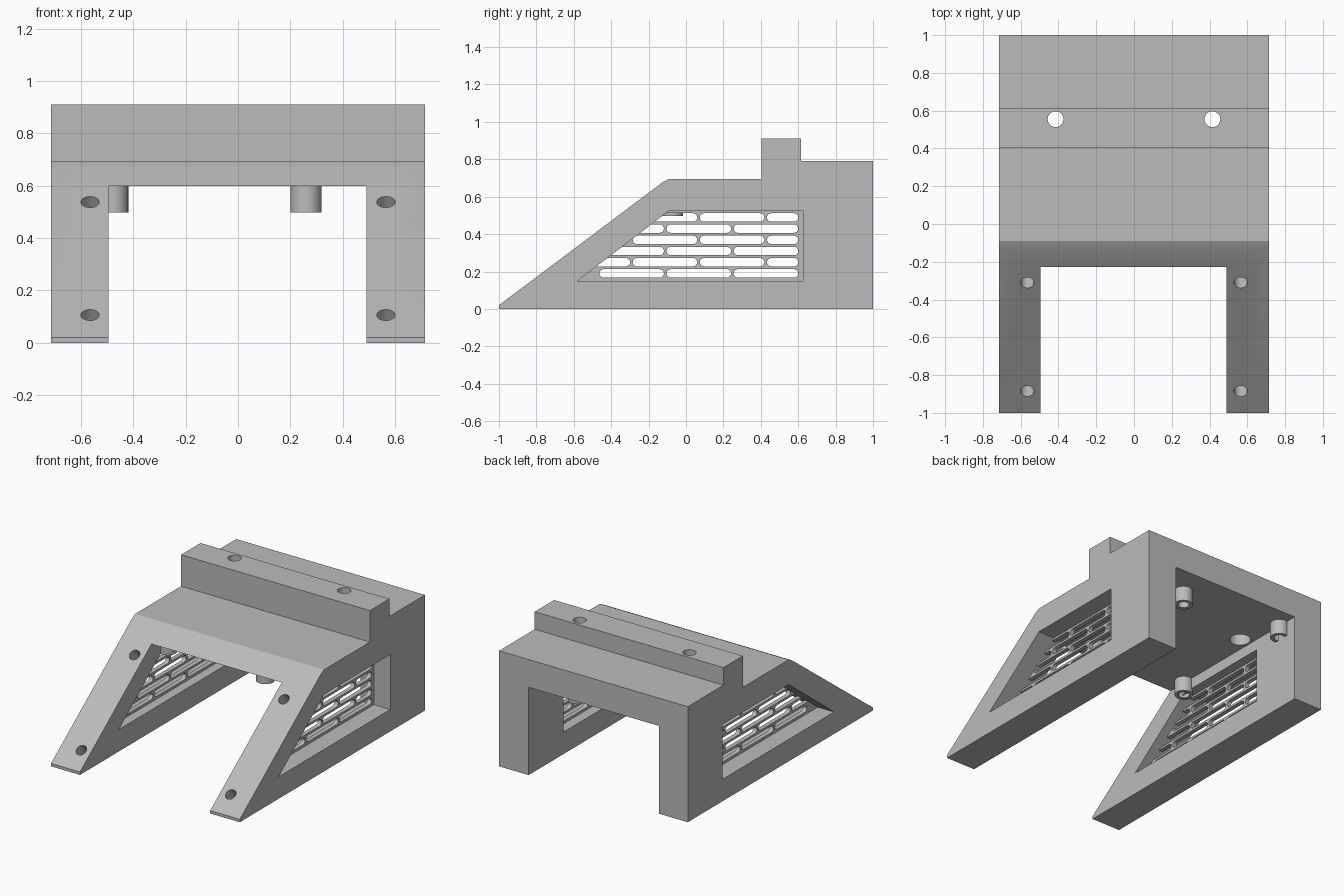
import bpy, bmesh, math
from mathutils import Vector, Matrix

if "Cube" in bpy.data.objects:
    bpy.data.objects.remove(bpy.data.objects["Cube"])

grey = bpy.data.materials.new("plain_grey")
grey.diffuse_color = (0.5, 0.5, 0.5, 1)
grey.use_nodes = True
grey.node_tree.nodes["Principled BSDF"].inputs["Base Color"].default_value = grey.diffuse_color


def make_object(name, bm):
    bmesh.ops.recalc_face_normals(bm, faces=bm.faces[:])
    me = bpy.data.meshes.new(name)
    bm.to_mesh(me)
    bm.free()
    me.materials.append(grey)
    ob = bpy.data.objects.new(name, me)
    bpy.context.collection.objects.link(ob)
    return ob


def add_prism(bm, pts, x0, x1):
    """Extrude a (y, z) outline along x."""
    a = [bm.verts.new((x0, y, z)) for y, z in pts]
    b = [bm.verts.new((x1, y, z)) for y, z in pts]
    bm.faces.new(a)
    bm.faces.new(b[::-1])
    n = len(pts)
    for i in range(n):
        j = (i + 1) % n
        bm.faces.new((a[i], b[i], b[j], a[j]))


def add_rod(bm, start, end, r, sides=32):
    start, end = Vector(start), Vector(end)
    d = end - start
    m = Matrix.Translation((start + end) / 2) @ d.to_track_quat('Z', 'Y').to_matrix().to_4x4()
    bmesh.ops.create_cone(bm, cap_ends=True, segments=sides, radius1=r, radius2=r,
                          depth=d.length, matrix=m)


def cut(ob, bm):
    """Subtract a bmesh from an object and remove the cutter."""
    cutter = make_object("cutter", bm)
    cutter.hide_render = True
    mod = ob.modifiers.new("cut", 'BOOLEAN')
    mod.operation, mod.solver, mod.object = 'DIFFERENCE', 'EXACT', cutter
    deps = bpy.context.evaluated_depsgraph_get()
    me = bpy.data.meshes.new_from_object(ob.evaluated_get(deps))
    ob.modifiers.clear()
    ob.data = me
    bpy.data.objects.remove(cutter)


def smooth(ob):
    bpy.ops.object.select_all(action='DESELECT')
    ob.select_set(True)
    bpy.context.view_layer.objects.active = ob
    bpy.ops.object.shade_smooth_by_angle(angle=math.radians(20))


# Main frame: side profile extruded across the width
bm = bmesh.new()
add_prism(bm, [(-1, 0), (-1, 0.02), (-0.125, 0.677), (-0.09, 0.695), (0.405, 0.695),
               (0.405, 0.91), (0.615, 0.91), (0.615, 0.79), (1, 0.79), (1, 0)],
          -0.714, 0.714)
frame = make_object("frame", bm)

# Open channel underneath, running front to back
bm = bmesh.new()
add_prism(bm, [(-2, -1), (-2, 0.6), (2, 0.6), (2, -1)], -0.495, 0.49)
cut(frame, bm)

# Side windows
window = [(-0.58, 0.15), (0.625, 0.15), (0.625, 0.525), (-0.09, 0.525)]
bm = bmesh.new()
add_prism(bm, window, -1, 1)
cut(frame, bm)

# Holes in the top bar, counterbored from below, and blind holes square to the slope
bm = bmesh.new()
for s in (-1, 1):
    add_rod(bm, (s * 0.415, 0.555, 0.72), (s * 0.415, 0.555, 1.0), 0.042)
    for y in (-0.31, -0.885):
        p = Vector((s * 0.565, y, 0.02 + (y + 1) * 0.75))
        n = Vector((0, -0.6, 0.8))
        add_rod(bm, p - n * 0.1, p + n * 0.06, 0.035)
cut(frame, bm)
bm = bmesh.new()
for s in (-1, 1):
    add_rod(bm, (s * 0.415, 0.555, 0.55), (s * 0.415, 0.555, 0.75), 0.068)
cut(frame, bm)
smooth(frame)

# Staggered rounded slots for the grilles
slots = []
r, pitch, length = 0.0225, 0.359, 0.345
for row in range(6):
    z = 0.489 - row * 0.0598
    edge = -0.58 + (z - 0.15) / 0.375 * 0.49
    end = 0.6
    size = length if row % 2 else 0.167
    while end > edge + 0.08:
        slots.append((end - size, end, z))
        end -= size + pitch - length
        size = length

# Grille plate set inside each window
for side, s in (("left", -1), ("right", 1)):
    bm = bmesh.new()
    add_prism(bm, window, s * 0.56, s * 0.59)
    grille = make_object(side + "_grille", bm)
    bm = bmesh.new()
    for y0, y1, z in slots:
        arc = [math.pi * k / 8 for k in range(9)]
        pts = [(y1 - r + r * math.sin(a), z - r * math.cos(a)) for a in arc]
        pts += [(y0 + r - r * math.sin(a), z + r * math.cos(a)) for a in arc]
        add_prism(bm, pts, s * 0.53, s * 0.62)
    cut(grille, bm)
    smooth(grille)

# Hollow standoffs hanging from the ceiling
for i, (x, y) in enumerate([(-0.478, -0.076), (0.26, -0.076), (-0.478, 0.87), (0.26, 0.8)]):
    bm = bmesh.new()
    add_rod(bm, (x, y, 0.497), (x, y, 0.61), 0.059)
    post = make_object("standoff_%d" % (i + 1), bm)
    bm = bmesh.new()
    add_rod(bm, (x, y, 0.45), (x, y, 0.6), 0.036)
    cut(post, bm)
    smooth(post)
